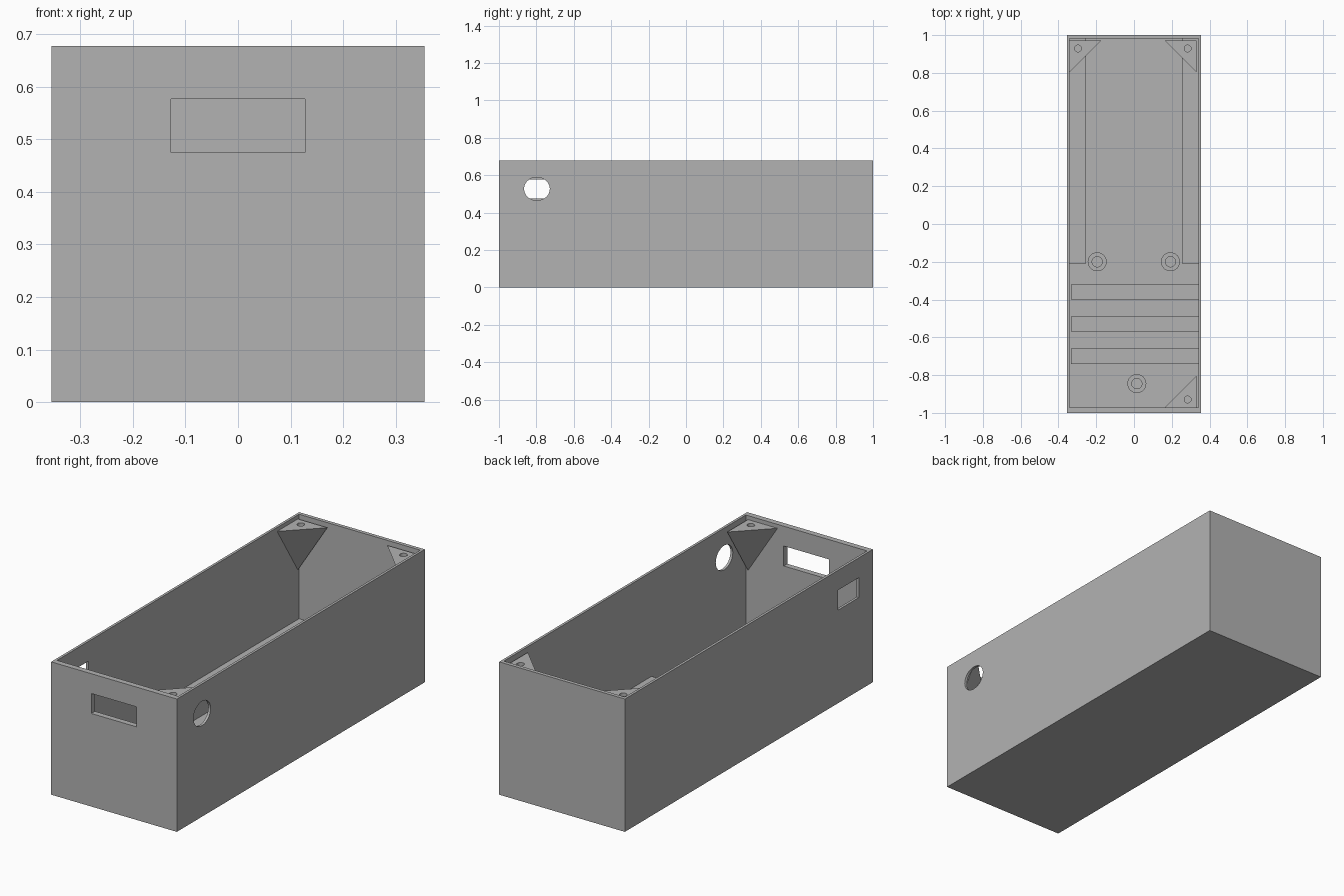
import bpy, bmesh
from mathutils import Matrix, Vector

cube = bpy.data.objects.get("Cube")
if cube:
    bpy.data.objects.remove(cube, do_unlink=True)

GREY = 0.45
grey = bpy.data.materials.new("plain grey")
grey.use_nodes = True
grey.diffuse_color = (GREY, GREY, GREY, 1)
grey.node_tree.nodes["Principled BSDF"].inputs["Base Color"].default_value = (GREY, GREY, GREY, 1)


def finish(name, bm):
    bmesh.ops.recalc_face_normals(bm, faces=bm.faces)
    mesh = bpy.data.meshes.new(name)
    bm.to_mesh(mesh)
    bm.free()
    mesh.materials.append(grey)
    obj = bpy.data.objects.new(name, mesh)
    bpy.context.collection.objects.link(obj)
    return obj


def box(name, low, high):
    low, high = Vector(low), Vector(high)
    bm = bmesh.new()
    place = Matrix.Translation((low + high) / 2) @ Matrix.Diagonal((*(high - low), 1))
    bmesh.ops.create_cube(bm, size=1, matrix=place)
    return finish(name, bm)


def cylinder(name, center, radius, depth, turn=Matrix.Identity(4), stretch=(1, 1, 1)):
    bm = bmesh.new()
    place = Matrix.Translation(center) @ Matrix.Diagonal((*stretch, 1)) @ turn
    bmesh.ops.create_cone(bm, cap_ends=True, segments=48, radius1=radius,
                          radius2=radius, depth=depth, matrix=place)
    return finish(name, bm)


def cut(obj, cutter):
    cutter.hide_render = True
    mod = obj.modifiers.new("cut", "BOOLEAN")
    mod.operation, mod.solver, mod.object = "DIFFERENCE", "EXACT", cutter
    graph = bpy.context.evaluated_depsgraph_get()
    obj.data = bpy.data.meshes.new_from_object(obj.evaluated_get(graph))
    obj.modifiers.clear()
    bpy.data.objects.remove(cutter, do_unlink=True)


def smooth(obj):
    bpy.ops.object.select_all(action="DESELECT")
    obj.select_set(True)
    bpy.context.view_layer.objects.active = obj
    bpy.ops.object.shade_smooth_by_angle(angle=0.6)


# Open-topped case
W, L, H = 0.355, 1.0, 0.678
IN_X, FRONT, BACK, FLOOR = 0.342, -0.971, 0.981, 0.02
case = box("case", (-W, -L, 0), (W, L, H))
cut(case, box("cavity", (-IN_X, FRONT, FLOOR), (IN_X, BACK, H + 0.1)))

# Openings in the front, left-hand and right-hand walls
LOW, TOP = 0.475, 0.577
cut(case, box("front_slot", (-0.128, -1.1, LOW), (0.128, -0.9, TOP)))
cut(case, box("side_window", (-0.45, -0.887, LOW), (-0.3, -0.717, TOP)))
cut(case, cylinder("round_port", (W, -0.797, 0.527), 0.062, 0.2,
                   Matrix.Rotation(1.5707963, 4, "Y"), (1, 1.11, 1)))
smooth(case)

# Corner brackets: a flat triangle tapering down to the corner, with a screw hole
BRACKET_TOP, REACH, DROP = 0.658, 0.167, 0.26
for name, x, y, sx, sy in (("back_left_bracket", -IN_X, 0.971, 1, -1),
                           ("back_right_bracket", 0.33, 0.971, -1, -1),
                           ("front_right_bracket", 0.33, -0.971, -1, 1)):
    bm = bmesh.new()
    for p in ((x, y, BRACKET_TOP), (x + sx * REACH, y, BRACKET_TOP),
              (x, y + sy * REACH, BRACKET_TOP), (x, y, BRACKET_TOP - DROP)):
        bm.verts.new(p)
    bmesh.ops.convex_hull(bm, input=bm.verts)
    bracket = finish(name, bm)
    cut(bracket, cylinder("screw_hole", (x + sx * 0.046, y + sy * 0.042, BRACKET_TOP), 0.018, 0.14))
    smooth(bracket)

# Long ledges beside both walls
for name, x0, x1 in (("left_ledge", -IN_X, -0.255), ("right_ledge", 0.255, IN_X)):
    box(name, (x0, -0.21, FLOOR), (x1, BACK, 0.145))

# Cross ribs on the floor
for i in range(3):
    y = -0.36 - i * 0.17
    box(f"floor_rib_{i + 1}", (-0.333, y - 0.04, FLOOR), (IN_X, y + 0.04, 0.05))

# Hollow mounting posts
for name, x, y in (("left_post", -0.195, -0.2), ("right_post", 0.193, -0.2),
                   ("front_post", 0.015, -0.845)):
    post = cylinder(name, (x, y, 0.055), 0.05, 0.07)
    cut(post, cylinder("post_hole", (x, y, 0.08), 0.027, 0.11))
    smooth(post)
